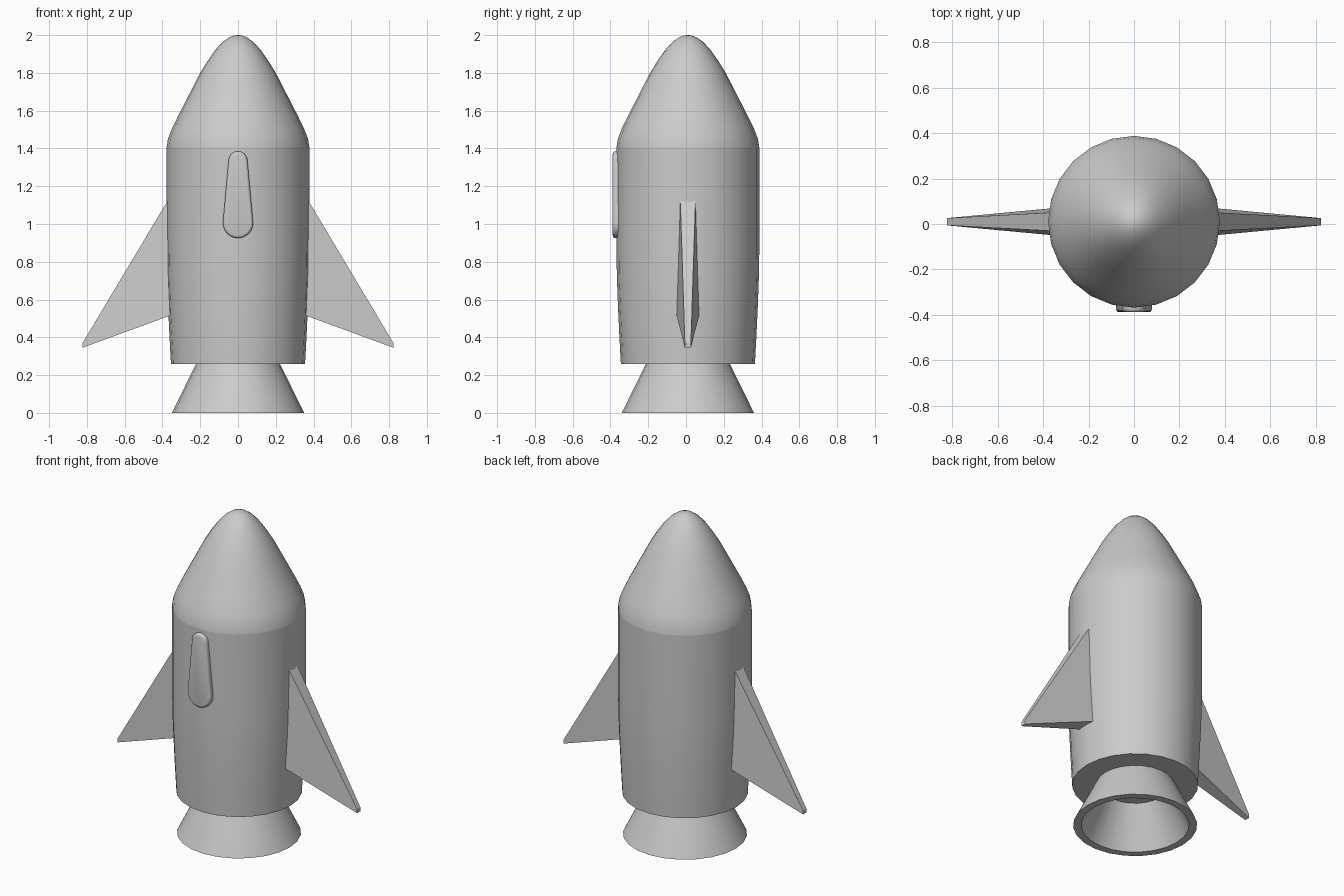
import bpy, bmesh, math

cube = bpy.data.objects.get("Cube")
if cube:
    bpy.data.objects.remove(cube, do_unlink=True)

SIDES = 24
AXIS_Y = 0.01  # the hull axis sits slightly behind the origin


def finish(name, bm, smooth=True):
    """Turn a bmesh into a named object, smooth with sharp edges kept."""
    bmesh.ops.recalc_face_normals(bm, faces=bm.faces)
    mesh = bpy.data.meshes.new(name)
    bm.to_mesh(mesh)
    bm.free()
    obj = bpy.data.objects.new(name, mesh)
    bpy.context.collection.objects.link(obj)
    if smooth:
        bpy.ops.object.select_all(action='DESELECT')
        obj.select_set(True)
        bpy.context.view_layer.objects.active = obj
        bpy.ops.object.shade_smooth_by_angle(angle=math.radians(35))
    return obj


def lathe(name, profile):
    """Revolve (radius, z) points around the hull axis."""
    bm = bmesh.new()
    rings = []
    for r, z in profile:
        if r == 0:
            rings.append([bm.verts.new((0, AXIS_Y, z))] * SIDES)
            continue
        angles = [math.tau * i / SIDES for i in range(SIDES)]
        rings.append([bm.verts.new((r * math.cos(a), AXIS_Y + r * math.sin(a), z))
                      for a in angles])
    for low, high in zip(rings, rings[1:]):
        for i in range(SIDES):
            j = (i + 1) % SIDES
            corners = [low[i], low[j], high[j], high[i]]
            bm.faces.new(list(dict.fromkeys(corners)))
    return finish(name, bm)


# Hull, closed underneath
lathe("hull", [(0, 0.26), (0.355, 0.26), (0.363, 0.41), (0.37, 0.56),
               (0.376, 0.72), (0.378, 0.85), (0.378, 1.405)])

# Nose cone
lathe("nose_cone", [(0.378, 1.405), (0.371, 1.45), (0.35, 1.505), (0.313, 1.58),
                    (0.254, 1.695), (0.2, 1.8), (0.163, 1.86), (0.12, 1.922),
                    (0.08, 1.965), (0.045, 1.989), (0.02, 1.998), (0, 2.0)])

# Hollow engine bell
lathe("engine_bell", [(0.2, 0.3), (0.222, 0.26), (0.35, 0), (0.305, 0),
                      (0.18, 0.245), (0, 0.245)])


# Tapered fins; the root is buried in the hull
def fin(name, side):
    # (x, z, half thickness) around the planform
    outline = [(0.3, 1.245, 0.044), (0.823, 0.37, 0.016),
               (0.823, 0.345, 0.016), (0.3, 0.537, 0.065)]
    bm = bmesh.new()
    front, back = ([bm.verts.new((side * x, AXIS_Y + s * t, z)) for x, z, t in outline]
                   for s in (-1, 1))
    bm.faces.new(front)
    bm.faces.new(back)
    for i in range(4):
        j = (i + 1) % 4
        bm.faces.new((front[i], front[j], back[j], back[i]))
    finish(name, bm, smooth=False)


fin("left_fin", 1)
fin("right_fin", -1)


# Teardrop window: two arcs joined by tangents, with rounded front rim
def teardrop(inset, y, bm, steps=12):
    z_low, r_low, z_top, r_top = 1.005, 0.08, 1.335, 0.05
    tilt = math.asin((r_low - r_top) / (z_top - z_low))
    arcs = ((z_top, r_top, tilt, math.pi - tilt),
            (z_low, r_low, math.pi - tilt, math.tau + tilt))
    ring = []
    for z, r, start, end in arcs:
        for i in range(steps + 1):
            a = start + (end - start) * i / steps
            ring.append(bm.verts.new(((r - inset) * math.cos(a), y,
                                      z + (r - inset) * math.sin(a))))
    return ring


bm = bmesh.new()
layers = [teardrop(0, -0.33, bm), teardrop(0, -0.374, bm)]
for k in (1, 2, 3):
    a = math.pi / 2 * k / 3
    layers.append(teardrop(0.014 * (1 - math.cos(a)), -0.374 - 0.014 * math.sin(a), bm))
for near, far in zip(layers, layers[1:]):
    for i in range(len(near)):
        j = (i + 1) % len(near)
        bm.faces.new((near[i], near[j], far[j], far[i]))
bm.faces.new(layers[0])
bm.faces.new(layers[-1])
finish("window", bm)
